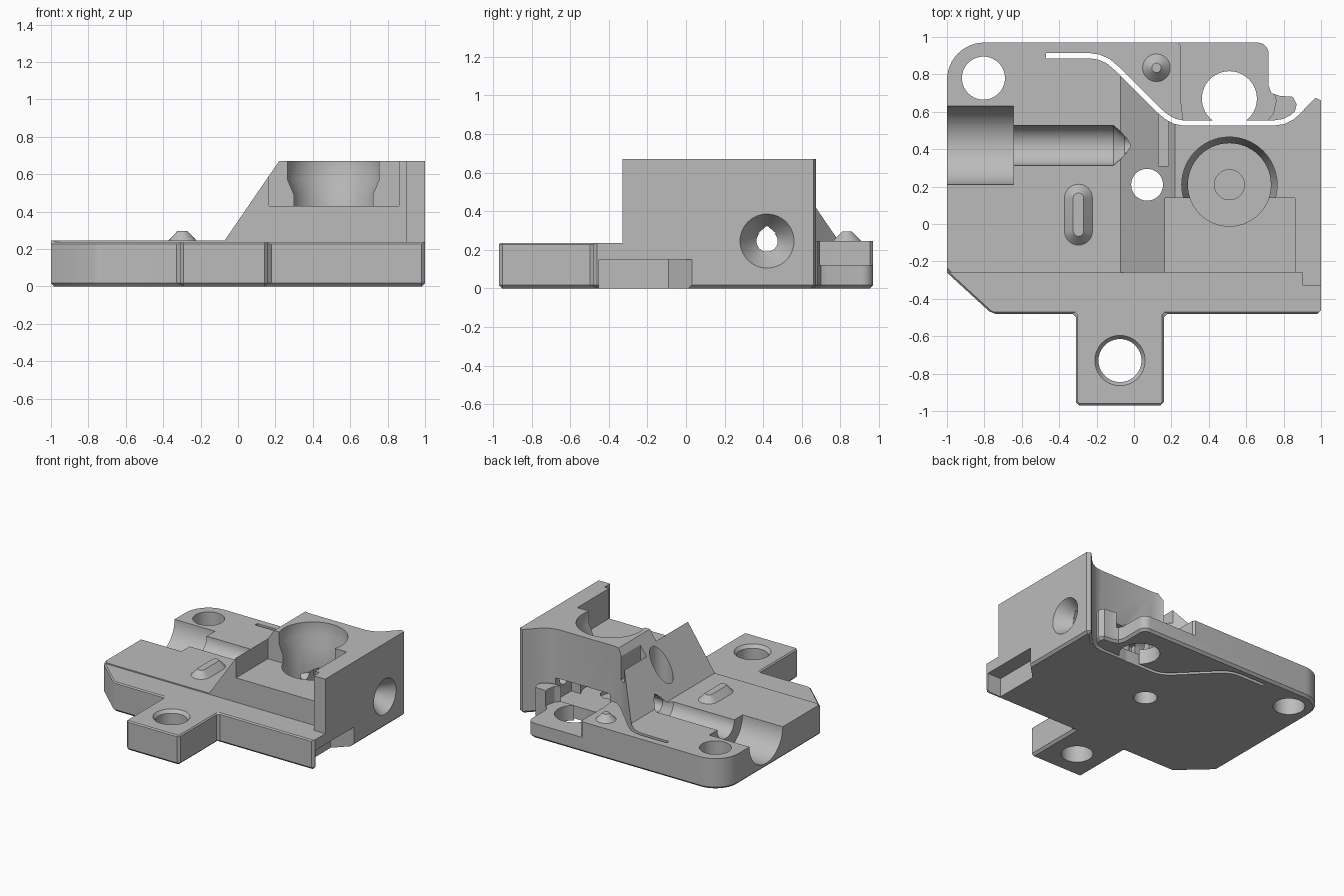
import bpy, bmesh, math
from mathutils import Vector

cube = bpy.data.objects.get("Cube")
if cube:
    bpy.data.objects.remove(cube, do_unlink=True)

grey = bpy.data.materials.new("plain grey")
grey.use_nodes = True
grey.diffuse_color = (0.5, 0.5, 0.5, 1)
grey.node_tree.nodes["Principled BSDF"].inputs["Base Color"].default_value = (0.5, 0.5, 0.5, 1)

# Axis helpers: map (a, b, height) to x, y, z
ORDER = {"z": lambda a, b, h: (a, b, h),
         "y": lambda a, b, h: (a, h, b),
         "x": lambda a, b, h: (h, a, b)}


def finish(name, bm):
    bmesh.ops.recalc_face_normals(bm, faces=bm.faces)
    mesh = bpy.data.meshes.new(name)
    bm.to_mesh(mesh)
    bm.free()
    obj = bpy.data.objects.new(name, mesh)
    bpy.context.collection.objects.link(obj)
    return obj


def loft(name, rings):
    bm = bmesh.new()
    loops = [[bm.verts.new(p) for p in ring] for ring in rings]
    n = len(loops[0])
    for low, high in zip(loops, loops[1:]):
        for i in range(n):
            j = (i + 1) % n
            bm.faces.new((low[i], low[j], high[j], high[i]))
    bm.faces.new(loops[0])
    bm.faces.new(loops[-1])
    return finish(name, bm)


def prism(name, points, low, high, axis="z"):
    return loft(name, [[ORDER[axis](a, b, h) for a, b in points] for h in (low, high)])


def box(name, x0, x1, y0, y1, z0, z1):
    return prism(name, [(x0, y0), (x1, y0), (x1, y1), (x0, y1)], z0, z1)


def arc(cx, cy, r, start, end, n):
    angles = [math.radians(start + (end - start) * i / n) for i in range(n + 1)]
    return [(cx + r * math.cos(t), cy + r * math.sin(t)) for t in angles]


def lathe(name, profile, a, b, axis="z", n=56):
    return loft(name, [[ORDER[axis](p, q, h) for p, q in arc(a, b, r, 0, 360, n)[:-1]]
                       for r, h in profile])


def combine(target, tool, operation="DIFFERENCE"):
    tool.hide_render = True
    mod = target.modifiers.new("combine", "BOOLEAN")
    mod.operation = operation
    mod.solver = "EXACT"
    mod.object = tool
    bpy.context.view_layer.objects.active = target
    bpy.ops.object.modifier_apply(modifier=mod.name)
    bpy.data.objects.remove(tool, do_unlink=True)


def ribbon(path, half):
    left, right = [], []
    for i, p in enumerate(path):
        d = Vector(path[min(i + 1, len(path) - 1)]) - Vector(path[max(i - 1, 0)])
        side = Vector((-d.y, d.x)).normalized() * half
        left.append(tuple(Vector(p) + side))
        right.append(tuple(Vector(p) - side))
    return left + right[::-1]


DECK = 0.245

# Base plate with front tab, corner cut and sprung arm outline
outline = [(-1, -.26), (-.76, -.48), (-.31, -.48), (-.31, -.97), (.16, -.97), (.16, -.48),
           (1, -.48), (1, .66), (.97, .675), (.88, .585), (.86, .60), (.87, .64), (.85, .68),
           (.78, .685), (.735, .70), (.72, .74)]
outline += arc(.66, .91, .06, 0, 90, 6) + arc(-.8, .77, .2, 90, 180, 12)
body = prism("mount_body", outline, 0, DECK)

# Chamfer the underside rim and the front edges
bm = bmesh.new()
bm.from_mesh(body.data)
chosen = []
for e in bm.edges:
    p, q = (v.co for v in e.verts)
    under = max(p.z, q.z) < .001
    front = max(p.y, q.y) < -.25 and (p.x + q.x) / 2 > -.95
    if under or front:
        chosen.append(e)
bmesh.ops.bevel(bm, geom=chosen, offset=.018, segments=1, affect="EDGES")
bm.to_mesh(body.data)
bm.free()
combine(body, box("front_step", -1.1, 1.1, -1.1, -.26, .236, .4))

# Tall block with sloping left side
slot_path = [(-.47, .9), (-.24, .9), (-.19, .893), (-.14, .872), (-.09, .83), (.13, .61),
             (.175, .572), (.215, .55), (.26, .54), (.75, .54), (.80, .548), (.845, .57), (.9, .62)]
block_outline = [(-.075, -.26), (.9, -.26), (.9, -.33), (1, -.33), (1, .66), (.97, .675),
                 (.88, .585)] + slot_path[11:4:-1] + [(-.075, .815)]
block = prism("block", block_outline, .1, .67)
combine(block, prism("slope_cut", [(-.2, .058), (.311, .803), (-.4, .803), (-.4, .058)],
                     -1, 1, "y"))
combine(body, block, "UNION")

# Motor seat, stepped bore and rear window
combine(body, box("seat_cut", .165, .86, -.5, .14, .43, 1))
combine(body, lathe("bore_cut", [(.255, .9), (.255, .57), (.222, .49), (.222, .1)], .51, .21))
combine(body, lathe("shaft_pit", [(.08, .2), (.08, .07)], .51, .21))
combine(body, box("window_cut", .3, .78, .33, .54, .1, .28))

# Lowered arm floor around the bearing, leaving the end post
arm_floor = [(.265, .54), (.70, .54), (.745, .59), (.76, .66), (.74, .73), (.74, 1.1),
             (.235, 1.1), (.235, .97), (.25, .955), (.25, .66)]
combine(body, prism("arm_floor_cut", arm_floor, .12, .3))
combine(body, lathe("bearing_hole", [(.147, -.1), (.147, .3)], .51, .67))
combine(body, prism("spring_slot", ribbon(slot_path, .014), -.1, 1))

# Stepped channel from the left, running on through the block to a flared mouth
channel = [(.21, -1.1), (.21, -.645), (.107, -.645), (.107, -.11), (.055, -.05),
           (.055, .88), (.09, .92), (.14, 1.0), (.15, 1.05)]
combine(body, lathe("channel_cut", channel, .42, DECK, "x"))
combine(body, prism("channel_peak", [(.373, .285), (.467, .285), (.42, .325)], -.05, .95, "x"))

# Screw holes
for x, y, r in ((-.805, .78, .115), (-.075, -.73, .115), (.07, .21, .085)):
    combine(body, lathe("screw_hole", [(r, -.1), (r, 1)], x, y))
combine(body, lathe("tab_flare", [(.115, .21), (.145, .25)], -.075, -.73))

# Slope notch and lower right pocket
combine(body, box("slope_notch", .13, .185, .31, .62, .43, .8))
combine(body, prism("side_pocket", [(.88, -.45), (1.05, -.45), (1.05, .08), (.88, -.09)],
                    -.1, .15))


# Raised locating bumps
def stadium(r, z):
    pts = arc(-.297, .05 + .088, r, 0, 180, 12) + arc(-.297, .05 - .088, r, 180, 360, 12)
    return [(x, y, z) for x, y in pts]


long_bump = loft("long_bump", [stadium(.075, DECK - .01), stadium(.075, DECK),
                               stadium(.028, .295)])
round_bump = lathe("round_bump", [(.074, DECK - .01), (.074, DECK), (.025, .295)], .12, .835, n=32)

for obj in (body, long_bump, round_bump):
    obj.data.materials.clear()
    obj.data.materials.append(grey)
    bpy.ops.object.select_all(action="DESELECT")
    obj.select_set(True)
    bpy.context.view_layer.objects.active = obj
    bpy.ops.object.shade_smooth_by_angle(angle=math.radians(25))
